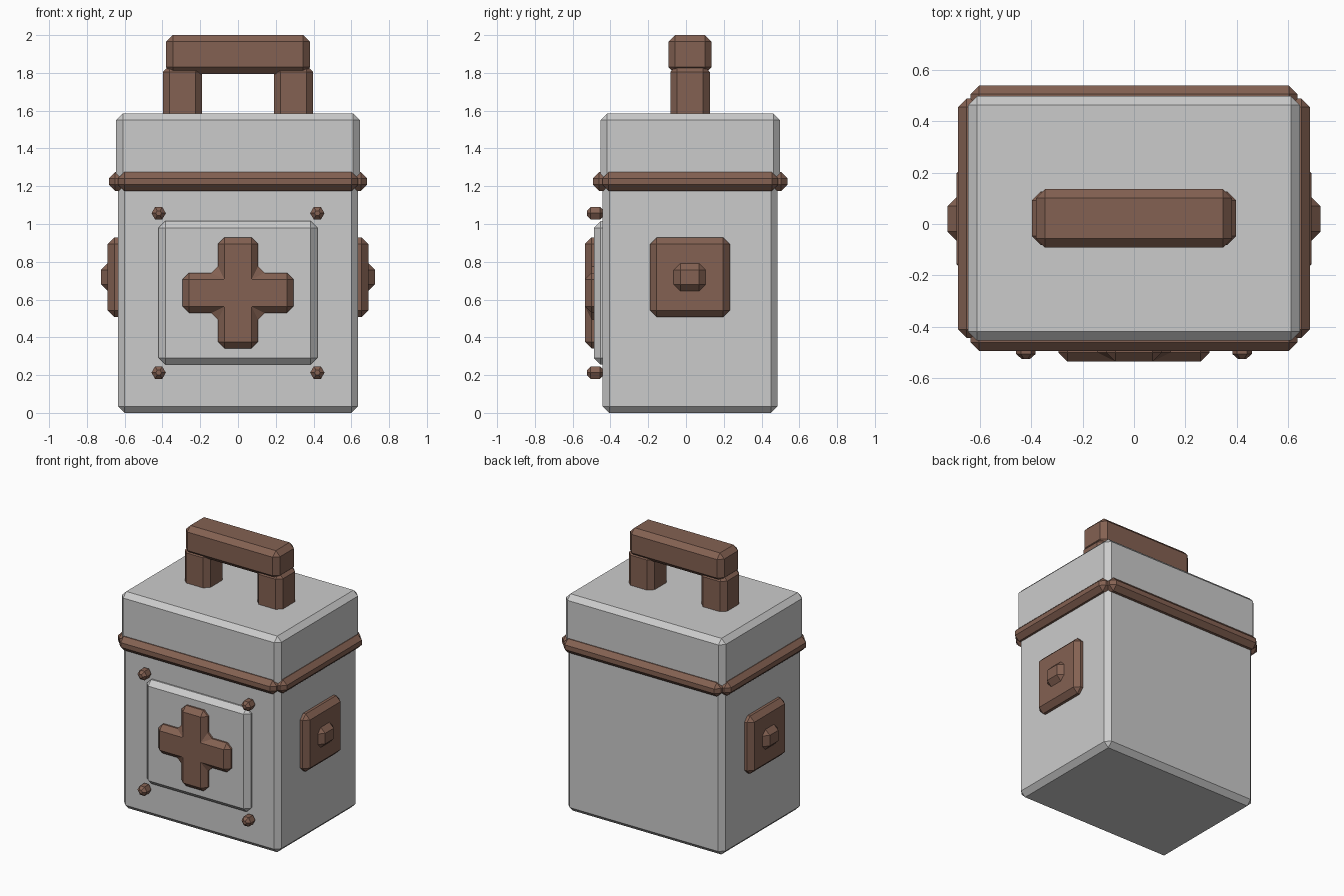
import bpy, bmesh, math

if "Cube" in bpy.data.objects:
    bpy.data.objects.remove(bpy.data.objects["Cube"])

YC = 0.022  # depth centre of the case

brown = bpy.data.materials.new("brown")
brown.diffuse_color = (0.23, 0.12, 0.085, 1)
brown.use_nodes = True
brown.node_tree.nodes["Principled BSDF"].inputs["Base Color"].default_value = brown.diffuse_color


def finish(name, bm, bevel, mat):
    bmesh.ops.recalc_face_normals(bm, faces=bm.faces)
    mesh = bpy.data.meshes.new(name)
    bm.to_mesh(mesh)
    bm.free()
    if mat:
        mesh.materials.append(mat)
    ob = bpy.data.objects.new(name, mesh)
    bpy.context.collection.objects.link(ob)
    mod = ob.modifiers.new("chamfer", 'BEVEL')
    mod.width = bevel
    mod.segments = 1
    mod.limit_method = 'ANGLE'
    return ob


def box(name, x, y, z, bevel=0.035, mat=brown):
    bm = bmesh.new()
    bmesh.ops.create_cube(bm, size=1)
    for v in bm.verts:
        v.co = [r[0] if c < 0 else r[1] for c, r in zip(v.co, (x, y, z))]
    return finish(name, bm, bevel, mat)


def prism(name, outline, y0, y1, bevel):
    """Front-facing (x, z) outline extruded along y."""
    bm = bmesh.new()
    face = bm.faces.new([bm.verts.new((px, y0, pz)) for px, pz in outline])
    ext = bmesh.ops.extrude_face_region(bm, geom=[face])
    for v in ext["geom"]:
        if isinstance(v, bmesh.types.BMVert):
            v.co.y = y1
    return finish(name, bm, bevel, brown)


# Case body, lid and raised front panel
box("case_body", (-0.635, 0.635), (YC - 0.463, YC + 0.463), (0, 1.24), mat=None)
box("case_lid", (-0.645, 0.645), (YC - 0.475, YC + 0.475), (1.21, 1.585), mat=None)
box("front_panel", (-0.42, 0.42), (-0.487, -0.38), (0.255, 1.015), mat=None)

# Seam trim, front and back
for name, s in (("front", -1), ("back", 1)):
    ys = sorted((YC + s * 0.415, YC + s * 0.515))
    box(name + "_trim", (-0.635, 0.635), ys, (1.175, 1.275), 0.033)

# Side trim, side plates and knobs
for name, s in (("left", -1), ("right", 1)):
    box(name + "_trim", sorted((s * 0.58, s * 0.683)), (YC - 0.465, YC + 0.465), (1.175, 1.275), 0.033)
    box(name + "_plate", sorted((s * 0.58, s * 0.69)), (-0.19, 0.232), (0.507, 0.928))
    box(name + "_knob", sorted((s * 0.62, s * 0.725)), (-0.065, 0.104), (0.645, 0.792))
    box(name + "_handle_post", sorted((s * 0.19, s * 0.397)), (YC - 0.104, YC + 0.104), (1.5, 1.84))

# Handle grip
box("handle_grip", (-0.38, 0.38), (YC - 0.114, YC + 0.114), (1.795, 2.0))

# Cross emblem
a, b, t, zc = 0.106, 0.294, 0.106, 0.635
cross = [(a, zc - b), (a, zc - t), (b, zc - t), (b, zc + t), (a, zc + t), (a, zc + b),
         (-a, zc + b), (-a, zc + t), (-b, zc + t), (-b, zc - t), (-a, zc - t), (-a, zc - b)]
prism("cross_emblem", cross, -0.535, -0.43, 0.035)

# Hexagonal rivets
for x in (-0.42, 0.42):
    for z in (0.213, 1.057):
        hexagon = [(x + 0.038 * math.cos(k * math.pi / 3), z + 0.038 * math.sin(k * math.pi / 3))
                   for k in range(6)]
        rivet = prism("rivet", hexagon, -0.525, -0.435, 0.02)
        rivet.modifiers["chamfer"].angle_limit = math.radians(70)
